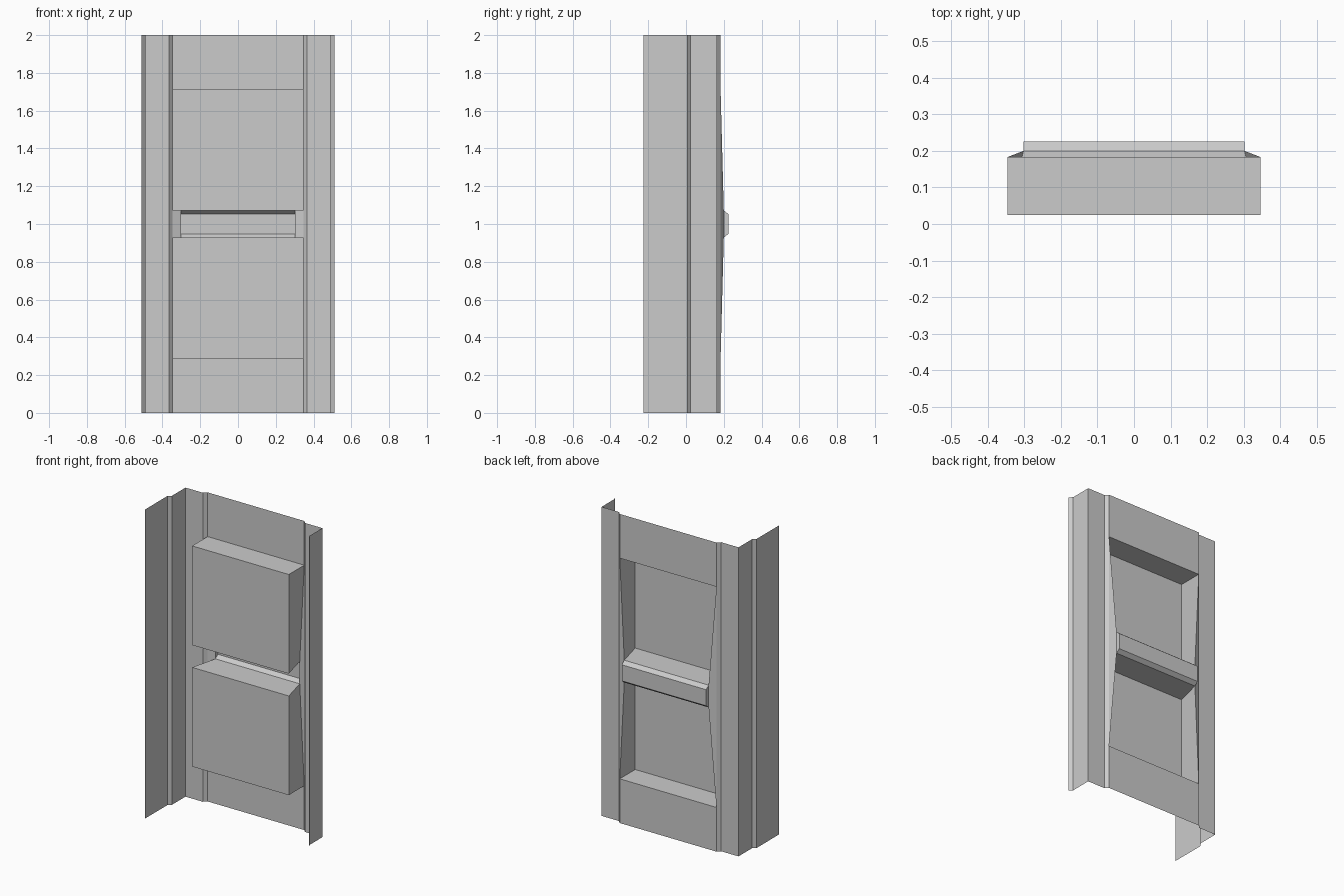
import bpy

if "Cube" in bpy.data.objects:
    bpy.data.objects.remove(bpy.data.objects["Cube"])

# Key dimensions (depths are y, heights h are measured from mid height z = 1)
HALF_W, BAR_W = 0.346, 0.302
Y_SIDE, Y_MID, Y_WEB, Y_BAR, Y_BOX = 0.163, 0.183, 0.2, 0.225, 0.025
H_TOP, H_BOX, H_GAP, H_BAR = 1.0, 0.714, 0.072, 0.052


def make_object(name, verts, faces):
    mesh = bpy.data.meshes.new(name)
    mesh.from_pydata(verts, [], faces)
    mesh.validate()
    obj = bpy.data.objects.new(name, mesh)
    bpy.context.collection.objects.link(obj)
    return obj


def extrude_profile(name, points):
    """Thin vertical sheet following a plan-view polyline, z 0 to 2."""
    verts = [(x, y, z) for x, y in points for z in (0, 2)]
    faces = [(2 * i, 2 * i + 2, 2 * i + 3, 2 * i + 1) for i in range(len(points) - 1)]
    return make_object(name, verts, faces)


def quarter_part(name, polygons):
    """Faces of the upper right quarter, mirrored left/right and up/down."""
    verts, faces = [], []
    for poly in polygons:
        faces.append([])
        for p in poly:
            if p not in verts:
                verts.append(p)
            faces[-1].append(verts.index(p))
    obj = make_object(name, verts, faces)
    obj.location.z = 1
    mirror = obj.modifiers.new("Mirror", 'MIRROR')
    mirror.use_axis = (True, False, True)
    mirror.merge_threshold = 0.0005
    return obj


# Side sheets: long flange on the left, short lipped flange on the right
extrude_profile("left_flange", [(-0.51, -Y_BAR), (-0.51, 0.005), (-0.49, 0.025),
                                (-0.49, Y_SIDE), (-0.366, Y_SIDE), (-HALF_W, Y_MID)])
extrude_profile("right_flange", [(HALF_W, Y_MID), (0.366, Y_SIDE), (0.49, Y_SIDE),
                                 (0.49, 0.025), (0.51, 0.005)])

# Recessed panel: end strip, box front, top, bottom, side wall and sloping web
W = HALF_W
top_edge = (W, Y_MID, H_BOX)
top_mid = (0, Y_MID, H_BOX)
front_hi, front_hi_mid = (W, Y_BOX, H_BOX), (0, Y_BOX, H_BOX)
front_lo, front_lo_mid = (W, Y_BOX, H_GAP), (0, Y_BOX, H_GAP)
web_in, web_mid = (BAR_W, Y_WEB, H_GAP), (0, Y_WEB, H_GAP)
web_out = (W, Y_MID, H_GAP)
quarter_part("box_panel", [
    [top_mid, top_edge, (W, Y_MID, H_TOP), (0, Y_MID, H_TOP)],
    [front_lo_mid, front_lo, front_hi, front_hi_mid],
    [front_hi_mid, front_hi, top_edge, top_mid],
    [web_mid, web_in, front_lo, front_lo_mid],
    [front_lo, web_in, top_edge, front_hi],
    [web_in, web_out, top_edge],
    [(BAR_W, Y_WEB, 0), (W, Y_MID, 0), web_out, web_in],
])

# Hollow crossbar pressed out at the back between the boxes
bar_edge, bar_mid = (BAR_W, Y_BAR, H_BAR), (0, Y_BAR, H_BAR)
quarter_part("crossbar", [
    [bar_mid, bar_edge, web_in, web_mid],
    [(0, Y_BAR, 0), (BAR_W, Y_BAR, 0), bar_edge, bar_mid],
    [(BAR_W, Y_BAR, 0), (BAR_W, Y_WEB, 0), web_in, bar_edge],
])
